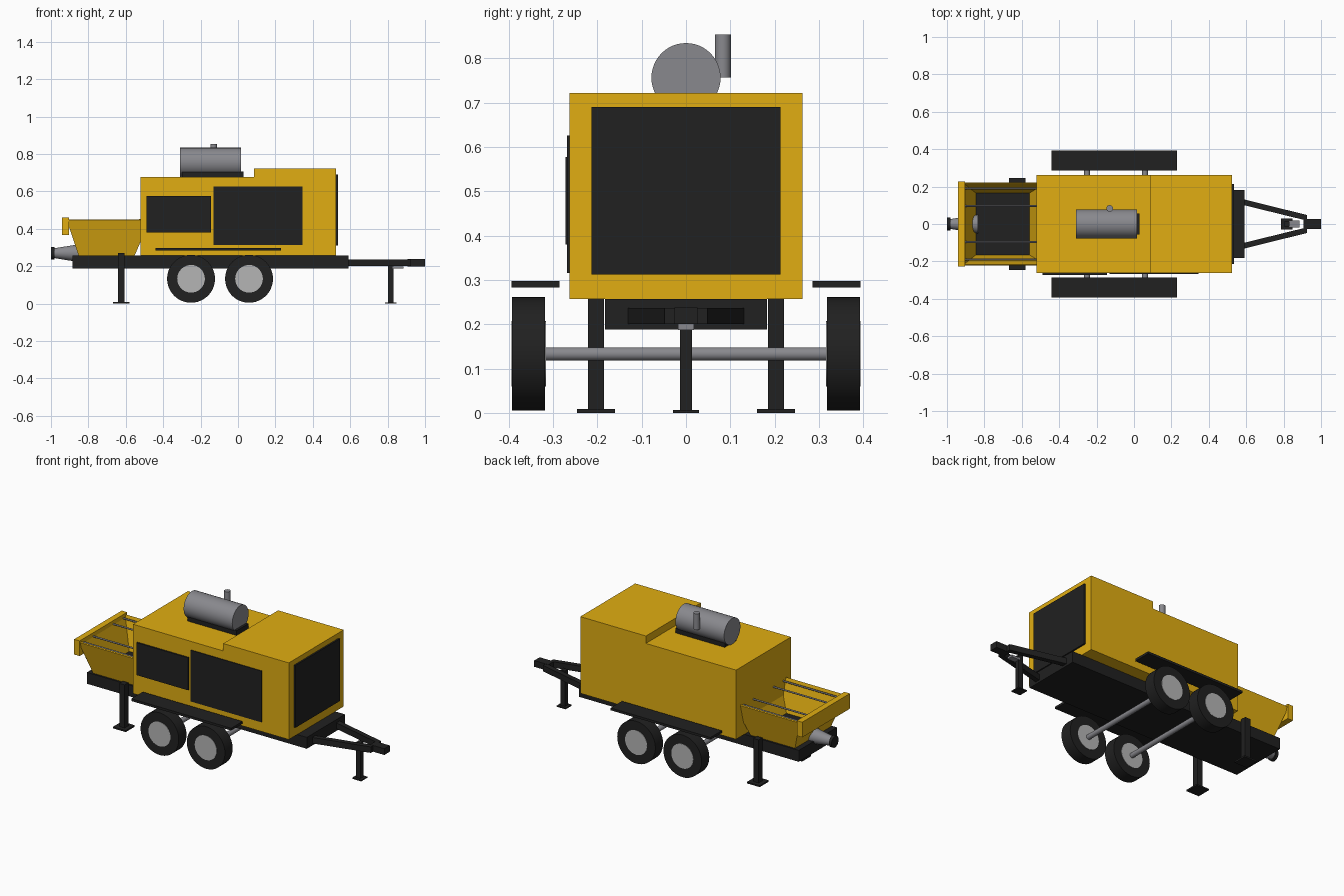
import bpy, bmesh, math
from mathutils import Vector

if "Cube" in bpy.data.objects:
    bpy.data.objects.remove(bpy.data.objects["Cube"])


def material(name, rgb):
    m = bpy.data.materials.new(name)
    m.diffuse_color = (*rgb, 1)
    m.use_nodes = True
    m.node_tree.nodes["Principled BSDF"].inputs["Base Color"].default_value = m.diffuse_color
    return m


YELLOW = material("yellow_paint", (0.75, 0.42, 0.006))
DARK = material("dark_steel", (0.015, 0.015, 0.015))
GREY = material("grey_metal", (0.25, 0.25, 0.27))
LIGHT = material("rim_metal", (0.46, 0.46, 0.46))


def finish(name, bm, mat):
    mesh = bpy.data.meshes.new(name)
    bm.to_mesh(mesh)
    bm.free()
    mesh.materials.append(mat)
    ob = bpy.data.objects.new(name, mesh)
    bpy.context.collection.objects.link(ob)
    return ob


def box(name, x, y, z, mat):
    """Box from (min, max) ranges."""
    bm = bmesh.new()
    bmesh.ops.create_cube(bm, size=1)
    for v in bm.verts:
        v.co = [r[0] + (c + 0.5) * (r[1] - r[0]) for c, r in zip(v.co, (x, y, z))]
    return finish(name, bm, mat)


def rod(name, a, b, r1, mat, r2=None, sides=32):
    """Cylinder or cone from point a to point b."""
    a, b = Vector(a), Vector(b)
    bm = bmesh.new()
    bmesh.ops.create_cone(bm, cap_ends=True, segments=sides, radius1=r1,
                          radius2=r1 if r2 is None else r2, depth=(b - a).length)
    ob = finish(name, bm, mat)
    ob.rotation_mode = 'QUATERNION'
    ob.rotation_quaternion = (b - a).to_track_quat('Z', 'Y')
    ob.location = (a + b) / 2
    bpy.ops.object.select_all(action='DESELECT')
    ob.select_set(True)
    bpy.context.view_layer.objects.active = ob
    bpy.ops.object.shade_smooth_by_angle(angle=math.radians(40))
    return ob


def prism(name, pts, axis, lo, hi, mat):
    """Extrude a 2D outline along y (pts are x,z) or z (pts are x,y)."""
    place = (lambda p, t: (p[0], t, p[1])) if axis == 'y' else (lambda p, t: (p[0], p[1], t))
    bm = bmesh.new()
    face = bm.faces.new([bm.verts.new(place(p, lo)) for p in pts])
    ext = bmesh.ops.extrude_face_region(bm, geom=[face])['geom']
    for v in ext:
        if isinstance(v, bmesh.types.BMVert):
            v.co['xyz'.index(axis)] = hi
    bmesh.ops.recalc_face_normals(bm, faces=bm.faces)
    return finish(name, bm, mat)


# Chassis and stepped engine housing
box("chassis", (-0.885, 0.59), (-0.183, 0.183), (0.188, 0.257), DARK)
prism("engine_housing", [(-0.52, 0.257), (0.525, 0.257), (0.525, 0.722), (0.085, 0.722),
                         (0.085, 0.677), (-0.52, 0.677)], 'y', -0.263, 0.263, YELLOW)
box("radiator_grille", (0.52, 0.535), (-0.213, 0.213), (0.312, 0.69), DARK)
box("small_side_panel", (-0.49, -0.145), (-0.272, -0.26), (0.38, 0.577), DARK)
box("large_side_panel", (-0.13, 0.345), (-0.268, -0.26), (0.315, 0.626), DARK)

# Silencer and exhaust
box("silencer_base", (-0.3, 0.03), (-0.057, 0.057), (0.675, 0.706), DARK)
rod("silencer", (-0.31, 0, 0.756), (0.016, 0, 0.756), 0.078, GREY, sides=48)
rod("exhaust_pipe", (-0.13, 0.083, 0.756), (-0.13, 0.083, 0.853), 0.018, GREY)

# Hopper: open tapered shell with thickness
bm = bmesh.new()
rings = [[bm.verts.new((x, y, z)) for x, y in ((x0, -w), (x1, -w), (x1, w), (x0, w))]
         for x0, x1, w, z in ((-0.852, -0.553, 0.172, 0.257), (-0.915, -0.47, 0.222, 0.447))]
for i in range(4):
    j = (i + 1) % 4
    bm.faces.new((rings[0][i], rings[0][j], rings[1][j], rings[1][i]))
hopper = finish("hopper", bm, YELLOW)
solid = hopper.modifiers.new("thickness", 'SOLIDIFY')
solid.thickness = 0.01
solid.offset = -1
box("hopper_floor", (-0.845, -0.557), (-0.166, 0.166), (0.25, 0.262), DARK)
box("hopper_lip", (-0.94, -0.903), (-0.228, 0.228), (0.368, 0.46), YELLOW)
for y in (-0.19, -0.097, 0.097, 0.19):
    rod("hopper_grate_bar", (-0.91, y, 0.438), (-0.5, y, 0.438), 0.005, GREY, sides=12)

# Concrete outlet
rod("outlet_cone", (-0.99, 0, 0.27), (-0.835, 0, 0.27), 0.025, GREY, r2=0.05)
rod("outlet_collar", (-1.0, 0, 0.27), (-0.982, 0, 0.27), 0.034, DARK)

# Axles, wheels and fenders
for x in (-0.251, 0.059):
    rod("axle", (x, -0.33, 0.133), (x, 0.33, 0.133), 0.015, GREY)
    for s in (-1, 1):
        rod("tyre", (x, s * 0.318, 0.133), (x, s * 0.392, 0.133), 0.128, DARK, sides=48)
        rod("wheel_rim", (x, s * 0.316, 0.133), (x, s * 0.394, 0.133), 0.074, LIGHT)
for s in (-1, 1):
    box("fender", (-0.44, 0.23), sorted((s * 0.285, s * 0.394)), (0.283, 0.297), DARK)

    # Rear support legs
    box("rear_leg", (-0.642, -0.606), sorted((s * 0.185, s * 0.221)), (0, 0.27), DARK)
    box("rear_leg_foot", (-0.667, -0.581), sorted((s * 0.16, s * 0.246)), (0, 0.009), DARK)

    # A-frame drawbar
    prism("drawbar", [(0.57, s * 0.105), (0.57, s * 0.136), (0.925, s * 0.048),
                      (0.925, s * 0.018)], 'z', 0.201, 0.237, DARK)

# Coupling and front jack
box("tow_coupling", (0.905, 1.0), (-0.026, 0.026), (0.2, 0.238), DARK)
box("jack_bracket", (0.825, 0.885), (-0.018, 0.018), (0.187, 0.2), GREY)
box("front_jack", (0.803, 0.832), (-0.014, 0.014), (0, 0.222), DARK)
box("front_jack_foot", (0.787, 0.847), (-0.029, 0.029), (0, 0.007), DARK)
